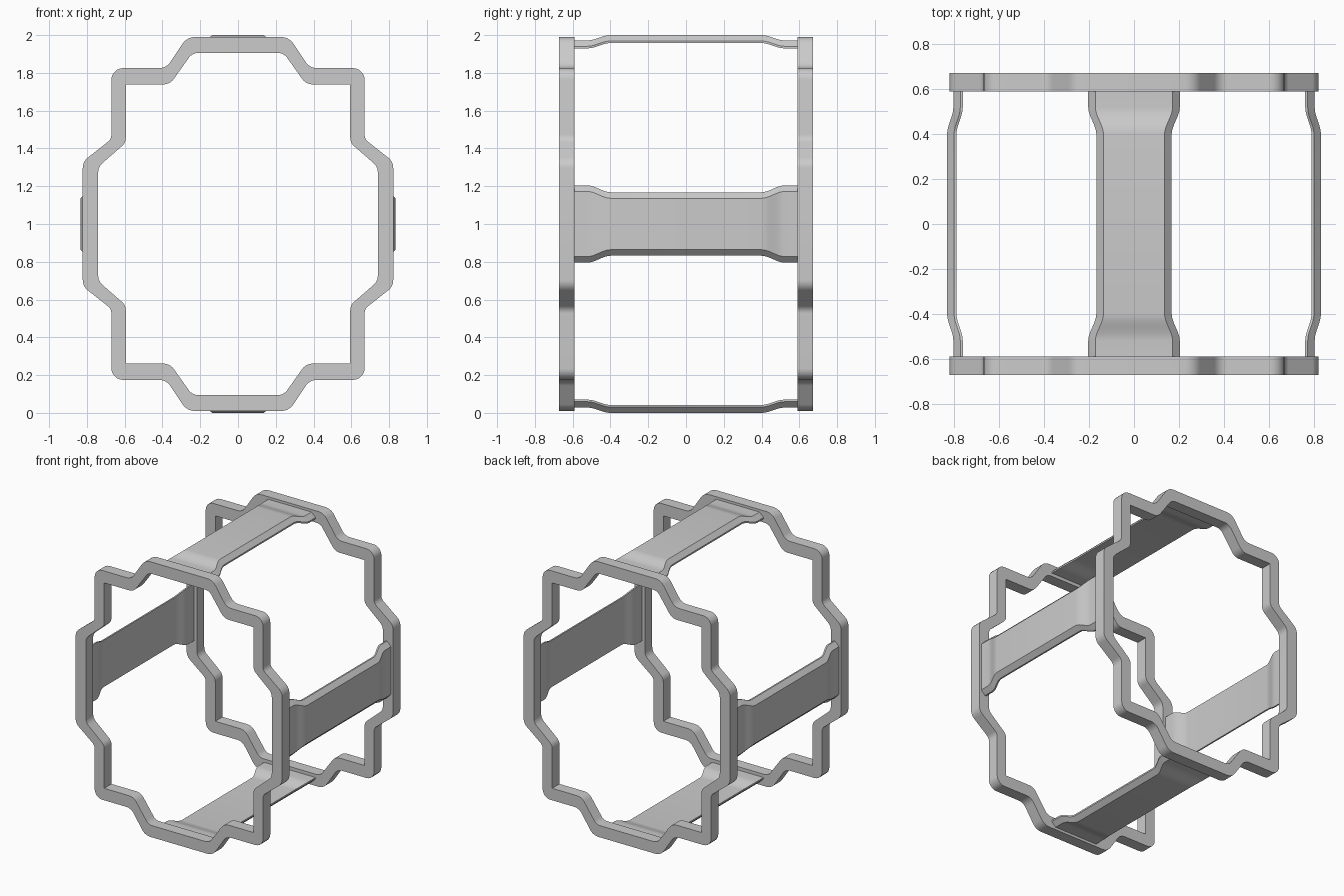
import bpy, bmesh, math
from mathutils import Vector

if "Cube" in bpy.data.objects:
    bpy.data.objects.remove(bpy.data.objects["Cube"])


def make_object(name, verts, faces, angle=30):
    me = bpy.data.meshes.new(name)
    me.from_pydata(verts, [], faces)
    bm = bmesh.new()
    bm.from_mesh(me)
    bmesh.ops.recalc_face_normals(bm, faces=bm.faces)
    bm.to_mesh(me)
    bm.free()
    ob = bpy.data.objects.new(name, me)
    bpy.context.collection.objects.link(ob)
    bpy.ops.object.select_all(action='DESELECT')
    ob.select_set(True)
    bpy.context.view_layer.objects.active = ob
    bpy.ops.object.shade_smooth_by_angle(angle=math.radians(angle))
    return ob


def rounded_loop(quarter, steps=5):
    """Mirror a quarter outline (x, z, radius) into a closed loop, rounding corners."""
    half = quarter + [(x, -z, r) for x, z, r in reversed(quarter)]
    full = half + [(-x, z, r) for x, z, r in reversed(half)]
    out = []
    n = len(full)
    for i, (x, z, r) in enumerate(full):
        p = Vector((x, z))
        a = (Vector(full[i - 1][:2]) - p).normalized()
        b = (Vector(full[(i + 1) % n][:2]) - p).normalized()
        t = r / math.tan(a.angle(b) / 2)
        start, end = p + a * t, p + b * t
        centre = p + (a + b).normalized() * (r / math.sin(a.angle(b) / 2))
        for k in range(steps + 1):
            d = (start - centre).lerp(end - centre, k / steps).normalized()
            out.append(centre + d * r)
    return out


# End rings: stepped outline, heights relative to the centre at z = 1
outer = rounded_loop([(0.27, 0.99, 0.08), (0.38, 0.825, 0.07), (0.67, 0.825, 0.06),
                      (0.67, 0.45, 0.05), (0.822, 0.33, 0.07)])
inner = rounded_loop([(0.242, 0.906, 0.06), (0.36, 0.739, 0.07), (0.594, 0.739, 0.003),
                      (0.594, 0.43, 0.06), (0.74, 0.303, 0.06)])


def ring(name, y0, y1):
    n = len(outer)
    verts = [(p.x, y, p.y + 1) for loop, y in
             ((outer, y0), (outer, y1), (inner, y1), (inner, y0)) for p in loop]
    faces = []
    for s in range(4):
        t = (s + 1) % 4
        for i in range(n):
            j = (i + 1) % n
            faces.append((s * n + i, s * n + j, t * n + j, t * n + i))
    make_object(name, verts, faces)


ring("front_ring", -0.673, -0.59)
ring("back_ring", 0.59, 0.673)


# Connecting straps: bevelled cross-section lofted along y, flared and sunk at the ends
def strap(name, angle, radius):
    positive = [0.40 + 0.12 * k / 8 for k in range(9)] + [0.60]
    stations = [-y for y in reversed(positive)] + positive
    c, s = round(math.cos(angle)), round(math.sin(angle))
    verts = []
    for y in stations:
        t = min(1, max(0, (abs(y) - 0.40) / 0.12))
        t = t * t * (3 - 2 * t)
        w, r = 0.168 + 0.036 * t, radius - 0.028 * t
        section = [(-w + 0.032, r), (w - 0.032, r), (w, r - 0.031),
                   (w, r - 0.042), (-w, r - 0.042), (-w, r - 0.031)]
        verts += [(u * c + d * s, y, 1 + d * c - u * s) for u, d in section]
    faces = []
    for k in range(len(stations) - 1):
        for i in range(6):
            j = (i + 1) % 6
            faces.append((k * 6 + i, k * 6 + j, k * 6 + 6 + j, k * 6 + 6 + i))
    last = len(verts) - 6
    faces += [tuple(range(6)), tuple(range(last, last + 6))]
    make_object(name, verts, faces)


for i, name in enumerate(("top", "right", "bottom", "left")):
    strap(name + "_strap", i * math.pi / 2, 0.833 if i % 2 else 1.0)
